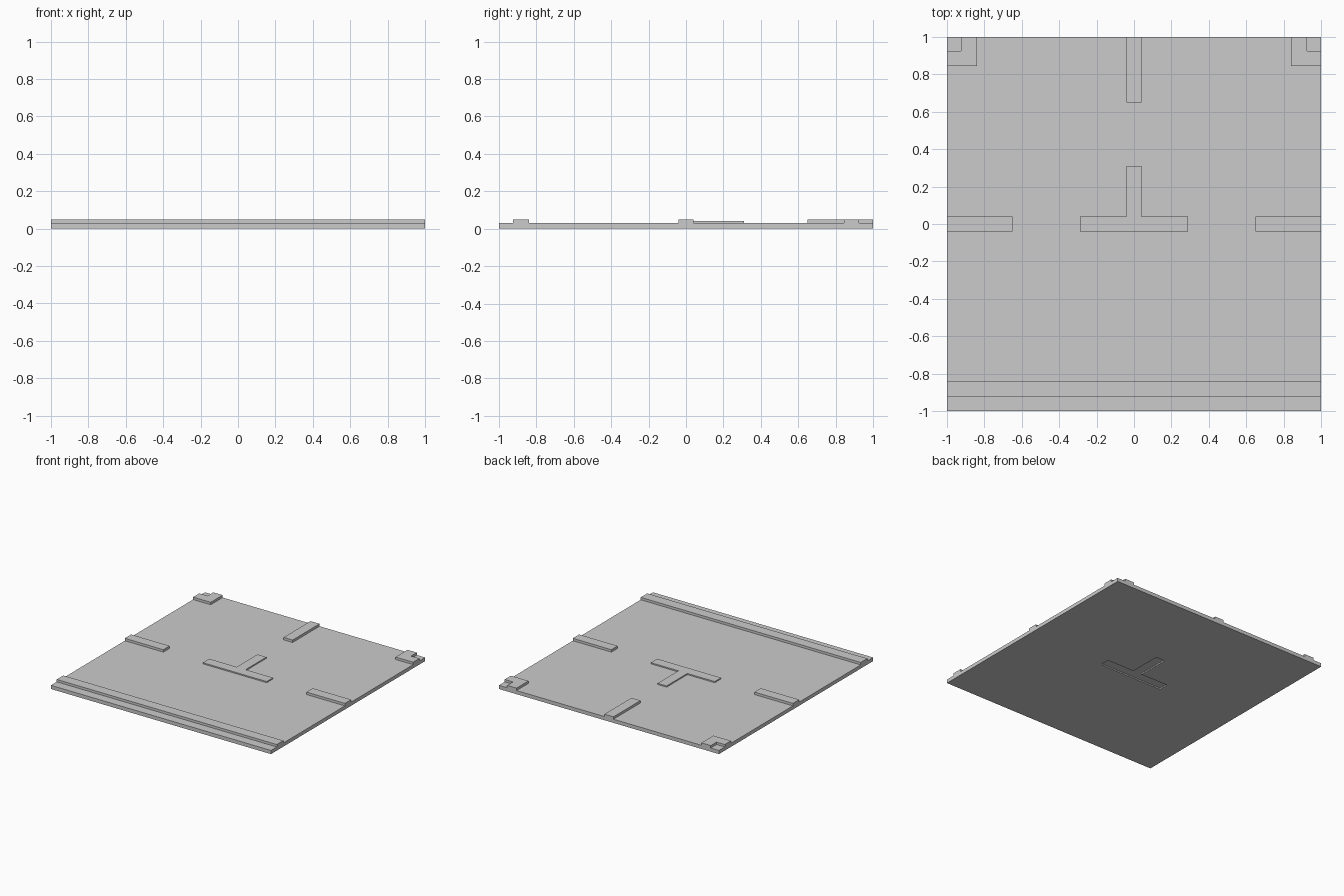
import bpy
import bmesh

cube = bpy.data.objects.get("Cube")
if cube:
    bpy.data.objects.remove(cube, do_unlink=True)

BASE, TOP = 0.03, 0.05      # slab thickness, top of the raised ribs
HALF = 0.041                # half width of a rib

grey = bpy.data.materials.new("plain grey")
grey.use_nodes = True
colour = (0.6, 0.6, 0.6, 1)
grey.diffuse_color = colour
grey.node_tree.nodes["Principled BSDF"].inputs["Base Color"].default_value = colour


def prism(name, outline, z0, z1):
    """Extrude a counter-clockwise xy outline from z0 to z1."""
    bm = bmesh.new()
    face = bm.faces.new([bm.verts.new((x, y, z0)) for x, y in outline])
    ext = bmesh.ops.extrude_face_region(bm, geom=[face])
    verts = [v for v in ext["geom"] if isinstance(v, bmesh.types.BMVert)]
    bmesh.ops.translate(bm, verts=verts, vec=(0, 0, z1 - z0))
    bmesh.ops.recalc_face_normals(bm, faces=bm.faces)
    mesh = bpy.data.meshes.new(name)
    bm.to_mesh(mesh)
    bm.free()
    mesh.materials.append(grey)
    obj = bpy.data.objects.new(name, mesh)
    bpy.context.collection.objects.link(obj)
    return obj


def rect(x0, x1, y0, y1):
    return [(x0, y0), (x1, y0), (x1, y1), (x0, y1)]


# T-shaped panel, set a little higher than the slab so its underside is recessed
tee = [(-0.29, -HALF), (0.29, -HALF), (0.29, HALF), (HALF, HALF),
       (HALF, 0.31), (-HALF, 0.31), (-HALF, HALF), (-0.29, HALF)]
prism("raised_tee_panel", tee, 0.01, 0.04)

# Floor slab with the matching opening
slab = prism("floor_slab", rect(-1, 1, -1, 1), 0, BASE)
cutter = prism("tee_cutter", tee, -0.1, 0.1)
cutter.hide_render = True
cutter.hide_viewport = True
cut = slab.modifiers.new("tee_opening", "BOOLEAN")
cut.operation = "DIFFERENCE"
cut.solver = "EXACT"
cut.object = cutter

# Ribs along the front edge and at the middle of the other edges
prism("front_rib", rect(-1, 1, -0.925, -0.84), BASE, TOP)
prism("back_rib", rect(-HALF, HALF, 0.65, 1), BASE, TOP)

# Mirrored side ribs and L-shaped back corner brackets
bracket = [(0.84, 0.845), (1, 0.845), (1, 0.925),
           (0.925, 0.925), (0.925, 1), (0.84, 1)]
for side, sign in (("left", 1), ("right", -1)):
    for part, outline in (("rib", rect(0.65, 1, -HALF, HALF)),
                          ("corner_bracket", bracket)):
        prism(f"{side}_{part}", [(x * sign, y) for x, y in outline], BASE, TOP)
